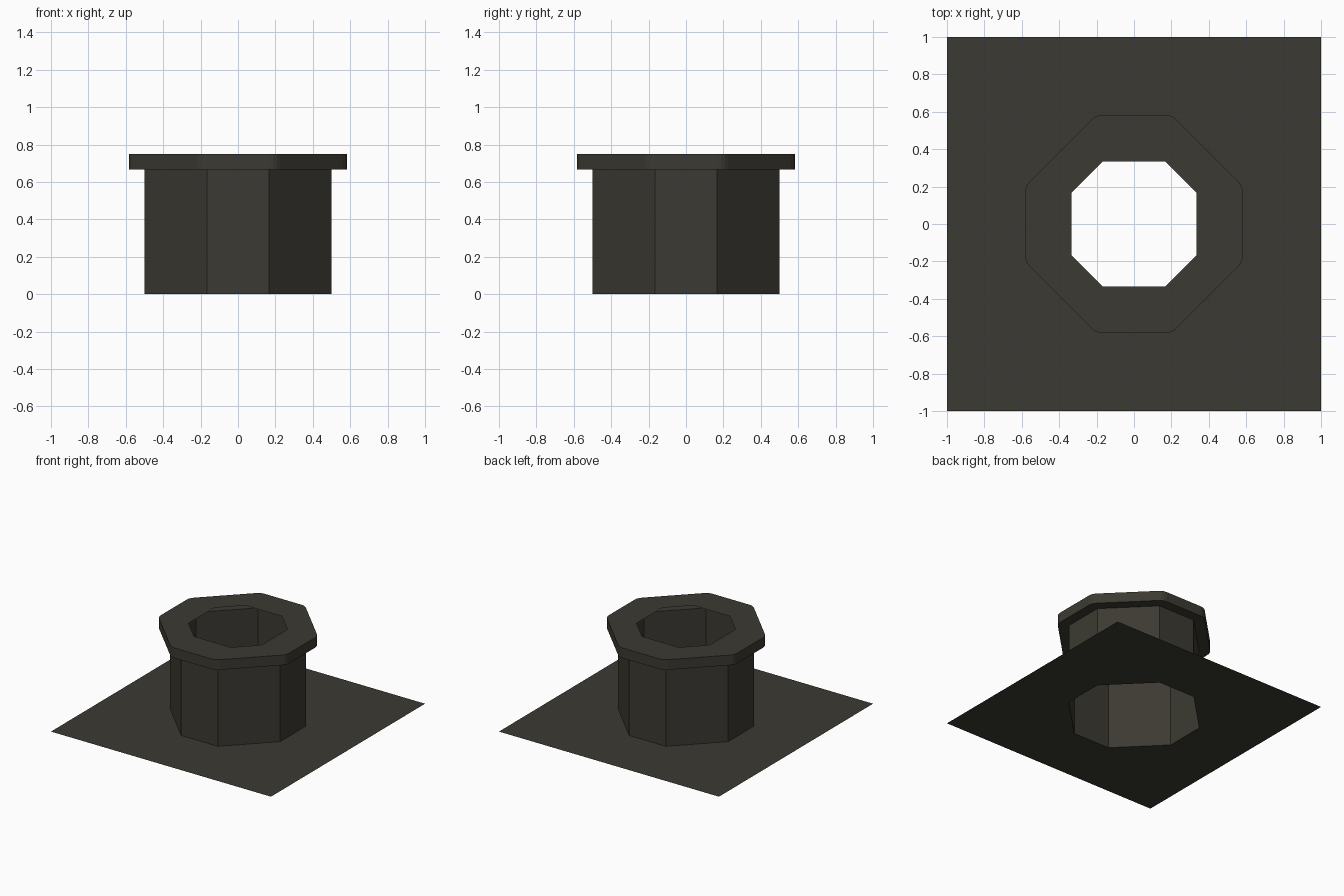
import bpy, bmesh, math

if "Cube" in bpy.data.objects:
    bpy.data.objects.remove(bpy.data.objects["Cube"])

# single dark olive-grey paint
mat = bpy.data.materials.new("dark_olive_grey")
mat.diffuse_color = (0.045, 0.042, 0.032, 1)
mat.use_nodes = True
mat.node_tree.nodes["Principled BSDF"].inputs["Base Color"].default_value = mat.diffuse_color

ARC = 4  # points per octagon corner (used by the rounded rim)
T = 1 / 6
corners = [(1, 0), (0, 1), (0, 1), (-1, 0), (-1, 0), (0, -1), (0, -1), (1, 0)]
signs = [(1, 1), (1, 1), (-1, 1), (-1, 1), (-1, -1), (-1, -1), (1, -1), (1, -1)]


def octagon(r, z, round_off=0.0):
    """Octagon loop with half width r; corners optionally offset by an arc."""
    pts = []
    for i, ((cx, cy), (sx, sy)) in enumerate(zip(corners, signs)):
        x, y = (r if cx else T) * sx, (r if cy else T) * sy
        for k in range(ARC):
            a = math.radians(45 * i + 45 * k / (ARC - 1))
            pts.append((x + round_off * math.cos(a), y + round_off * math.sin(a), z))
    return pts


def square(r, z):
    return [(sx * r, sy * r, z) for sx, sy in signs for _ in range(ARC)]


def shell(name, loops):
    """Joins successive loops into an open shell."""
    bm = bmesh.new()
    rings = [[bm.verts.new(p) for p in loop] for loop in loops]
    for a, b in zip(rings, rings[1:]):
        n = len(a)
        for i in range(n):
            j = (i + 1) % n
            bm.faces.new((a[i], a[j], b[j], b[i]))
    bmesh.ops.remove_doubles(bm, verts=bm.verts, dist=1e-4)
    me = bpy.data.meshes.new(name)
    bm.to_mesh(me)
    bm.free()
    me.materials.append(mat)
    bpy.context.collection.objects.link(bpy.data.objects.new(name, me))


Z1, Z2, LIP = 2 / 3, 0.75, 1 / 12
# flat sheet with an octagonal opening
shell("base_sheet", [square(1, 0), octagon(0.5, 0)])
# hollow octagonal chimney
shell("pipe_wall", [octagon(0.5, 0), octagon(0.5, Z1)])
# overhanging rim: ledge, side, and top with a smaller opening
shell("rim", [octagon(0.5, Z1), octagon(0.5, Z1, LIP),
              octagon(0.5, Z2, LIP), octagon(1 / 3, Z2)])
